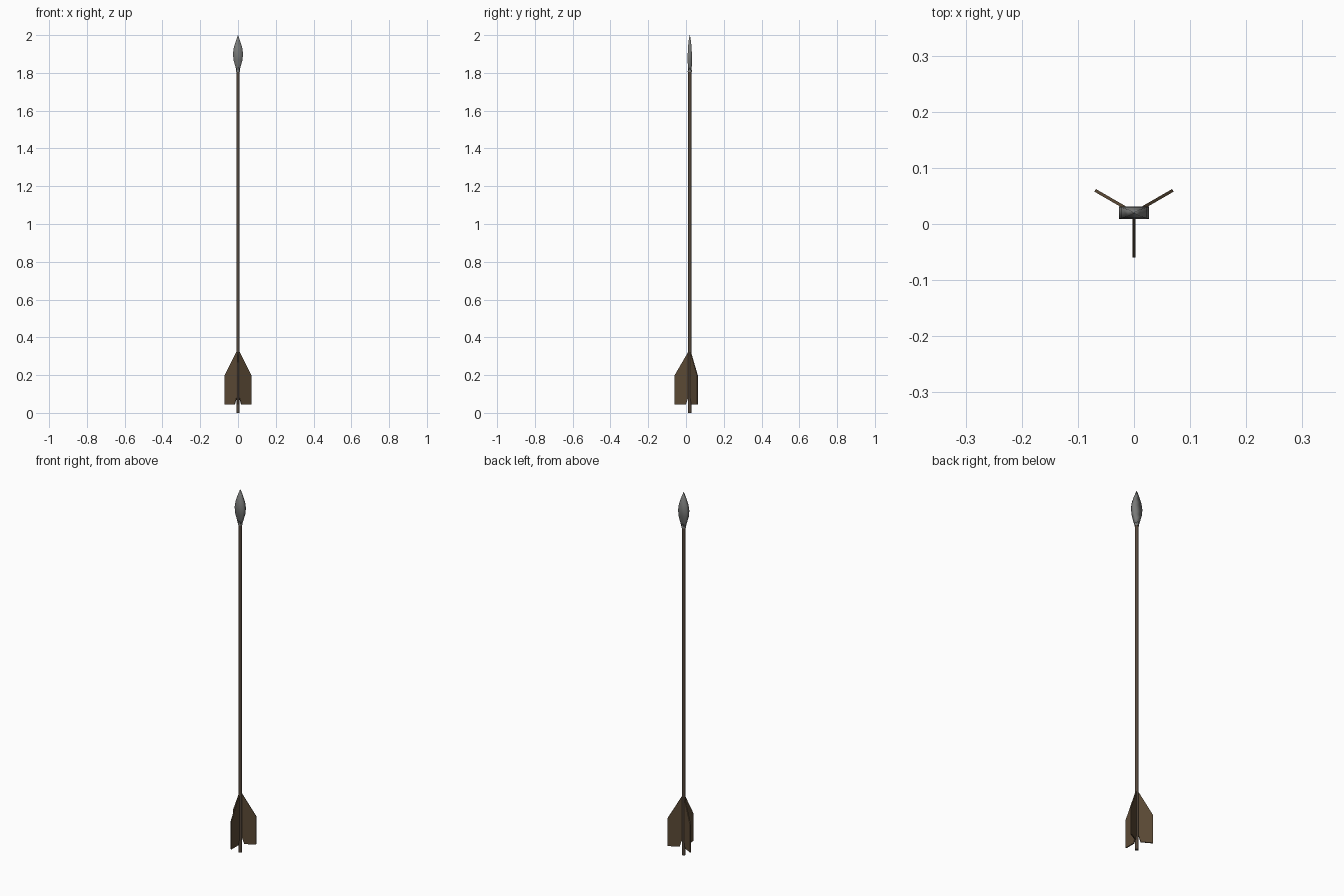
import bpy, bmesh, math
from mathutils import Matrix, Vector

if "Cube" in bpy.data.objects:
    bpy.data.objects.remove(bpy.data.objects["Cube"])

CY = 0.02  # shaft axis offset in y


def material(name, rgb):
    m = bpy.data.materials.new(name)
    m.diffuse_color = (*rgb, 1)
    m.use_nodes = True
    m.node_tree.nodes["Principled BSDF"].inputs["Base Color"].default_value = m.diffuse_color
    return m


wood = material("dark wood", (0.085, 0.06, 0.042))
feather = material("brown feather", (0.105, 0.068, 0.036))
steel = material("grey steel", (0.19, 0.195, 0.19))


def make(name, bm, mat):
    bmesh.ops.recalc_face_normals(bm, faces=bm.faces)
    me = bpy.data.meshes.new(name)
    bm.to_mesh(me)
    bm.free()
    me.materials.append(mat)
    ob = bpy.data.objects.new(name, me)
    bpy.context.collection.objects.link(ob)
    return ob


def loft(bm, rings):
    """Join rings of equal length and cap both ends."""
    vs = [[bm.verts.new(p) for p in r] for r in rings]
    n = len(vs[0])
    for a, b in zip(vs, vs[1:]):
        for i in range(n):
            bm.faces.new((a[i], a[(i + 1) % n], b[(i + 1) % n], b[i]))
    bm.faces.new(vs[0])
    bm.faces.new(vs[-1])


def tube(name, profile, sides, mat):
    bm = bmesh.new()
    loft(bm, [[(r * math.cos(math.tau * (i + .5) / sides),
                CY + r * math.sin(math.tau * (i + .5) / sides), z)
               for i in range(sides)] for r, z in profile])
    ob = make(name, bm, mat)
    for p in ob.data.polygons:
        p.use_smooth = len(p.vertices) == 4
    return ob


# Shaft, and the metal socket that holds the head
tube("shaft", [(0.0095, 0.0), (0.0095, 1.815)], 8, wood)
tube("socket", [(0.012, 1.805), (0.0105, 1.825)], 8, steel)

# Flat leaf-shaped head: (half width, half depth, height)
bm = bmesh.new()
loft(bm, [[(sx * w, CY + sy * d, z) for sx, sy in ((-1, -1), (1, -1), (1, 1), (-1, 1))]
          for w, d, z in ((0.009, 0.009, 1.815), (0.014, 0.0105, 1.835),
                          (0.023, 0.011, 1.865), (0.027, 0.011, 1.9),
                          (0.022, 0.0095, 1.935), (0.011, 0.006, 1.97),
                          (0.0008, 0.0008, 2.0))])
head = make("arrow_head", bm, steel)
for p in head.data.polygons:
    p.use_smooth = True

# Three fletching vanes spaced by 120 degrees
outline = [(0.004, 0.33), (0.08, 0.2), (0.08, 0.045), (0.02, 0.045), (0.007, 0.085), (0.004, 0.085)]
for k in range(3):
    bm = bmesh.new()
    loft(bm, [[(r, t, z) for r, z in outline] for t in (-0.0027, 0.0027)])
    bm.transform(Matrix.Translation(Vector((0, CY, 0))) @
                 Matrix.Rotation(math.radians(-90 + 120 * k), 4, 'Z'))
    make(f"fletching_{k + 1}", bm, feather)
